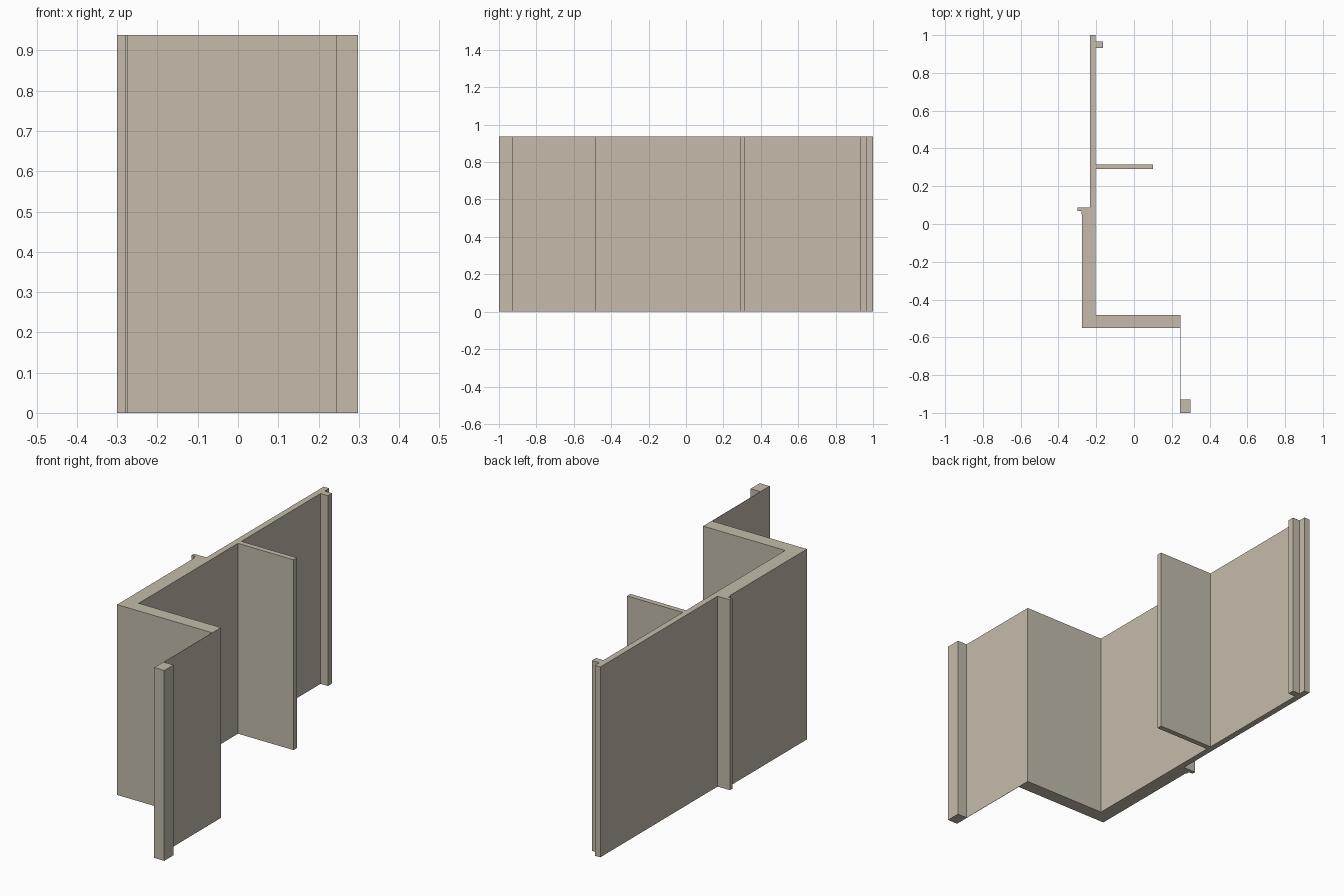
import bpy
import bmesh

cube = bpy.data.objects.get("Cube")
if cube:
    bpy.data.objects.remove(cube, do_unlink=True)

HEIGHT = 0.938

# Warm plaster colour
plaster = bpy.data.materials.new("warm_plaster")
plaster.use_nodes = True
colour = (0.55, 0.50, 0.41, 1)
plaster.diffuse_color = colour
plaster.node_tree.nodes["Principled BSDF"].inputs["Base Color"].default_value = colour


def extrude_plan(name, outline):
    """Raise a floor-plan outline to the full wall height."""
    bm = bmesh.new()
    base = bm.faces.new([bm.verts.new((x, y, 0)) for x, y in outline])
    raised = bmesh.ops.extrude_face_region(bm, geom=[base])
    verts = [v for v in raised["geom"] if isinstance(v, bmesh.types.BMVert)]
    bmesh.ops.translate(bm, vec=(0, 0, HEIGHT), verts=verts)
    bmesh.ops.recalc_face_normals(bm, faces=bm.faces)
    mesh = bpy.data.meshes.new(name)
    bm.to_mesh(mesh)
    bm.free()
    mesh.materials.append(plaster)
    obj = bpy.data.objects.new(name, mesh)
    bpy.context.collection.objects.link(obj)
    return obj


def wall_block(name, x0, x1, y0, y1):
    return extrude_plan(name, [(x0, y0), (x1, y0), (x1, y1), (x0, y1)])


# Long wall with its stepped ledge and the thick return wall
inner, outer, thick = -0.203, -0.233, -0.274
end = 0.245
extrude_plan("main_wall", [
    (thick, -0.55), (end, -0.55), (end, -0.483), (inner, -0.483),
    (inner, 1.0), (outer, 1.0), (outer, 0.087), (-0.30, 0.087),
    (-0.30, 0.068), (-0.279, 0.068), (-0.279, 0.05), (thick, 0.05),
])

# Partition and stub on the inner side
wall_block("partition_wall", inner, 0.10, 0.29, 0.316)
wall_block("door_stub", inner, -0.163, 0.933, 0.965)

# Thin panel leading to the front post
wall_block("thin_panel", end - 0.0015, end, -1.0, -0.55)
wall_block("front_post", end, 0.298, -1.0, -0.928)
